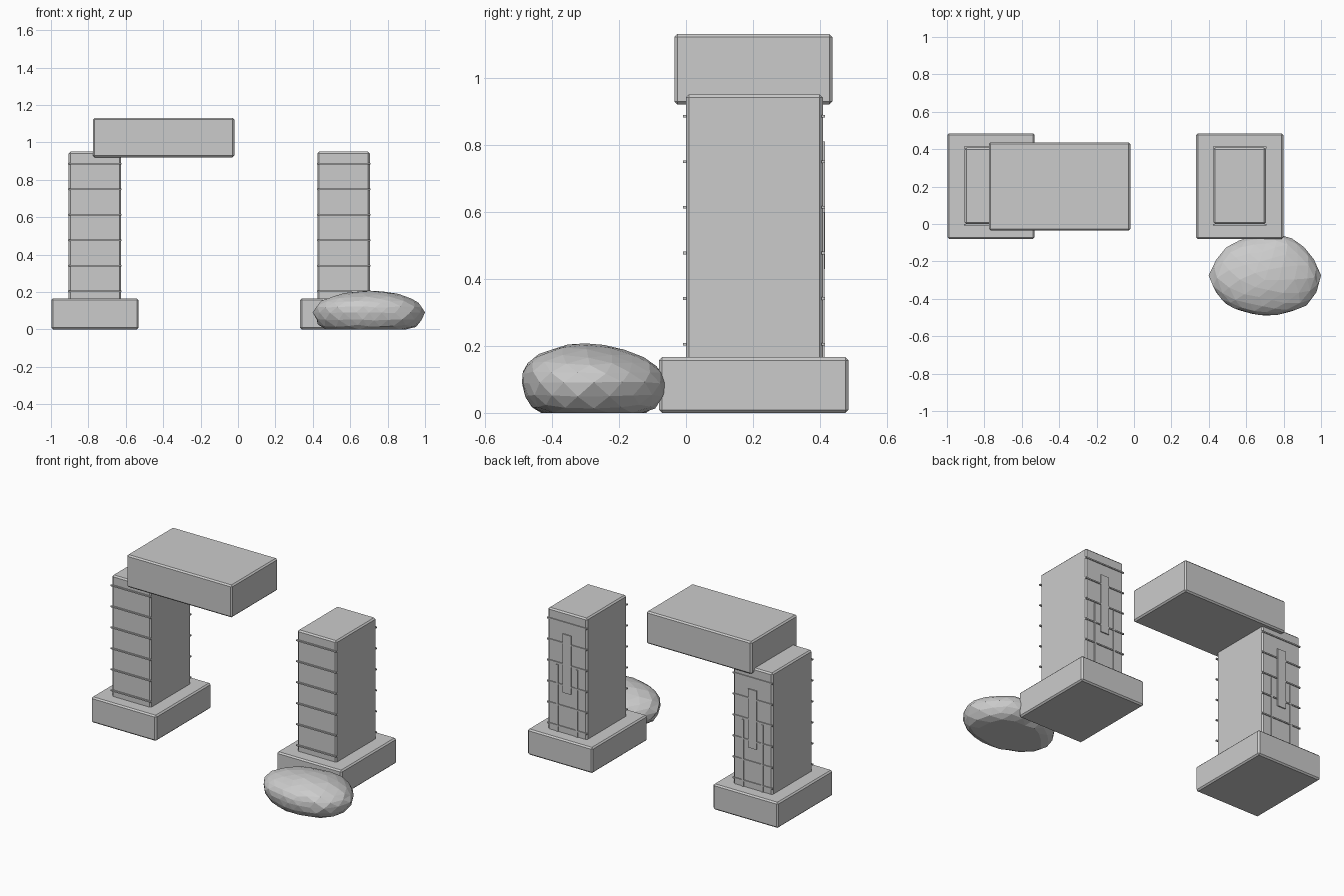
import bpy, bmesh, math, random
from mathutils import Vector

if "Cube" in bpy.data.objects:
    bpy.data.objects.remove(bpy.data.objects["Cube"])

random.seed(4)


def block(name, x, y, z, bevel=0.0):
    """Box from (min, max) ranges, with optional chamfered edges."""
    bm = bmesh.new()
    bmesh.ops.create_cube(bm, size=1)
    for v in bm.verts:
        for i, (lo, hi) in enumerate((x, y, z)):
            v.co[i] = hi if v.co[i] > 0 else lo
    if bevel:
        bmesh.ops.bevel(bm, geom=bm.edges[:], offset=bevel, segments=1,
                        affect='EDGES', profile=0.5)
    return finish(name, bm)


def finish(name, bm):
    mesh = bpy.data.meshes.new(name)
    bm.to_mesh(mesh)
    bm.free()
    ob = bpy.data.objects.new(name, mesh)
    bpy.context.collection.objects.link(ob)
    return ob


FRONT, BACK = 0.0, 0.405

for side, cx in (("left", -0.765), ("right", 0.565)):
    # plinth and pillar
    block(f"{side}_base", (cx - 0.233, cx + 0.233), (-0.08, 0.485), (0, 0.166), 0.009)
    block(f"{side}_pillar", (cx - 0.14, cx + 0.14), (FRONT, BACK + 0.003), (0.15, 0.95), 0.009)

    # thin course lines across the front and back faces
    for i in range(6):
        z = 0.205 + i * 0.136
        for face, y in (("front", FRONT - 0.004), ("back", BACK + 0.004)):
            block(f"{side}_{face}_course_{i + 1}", (cx - 0.143, cx + 0.143),
                  (y - 0.005, y + 0.005), (z - 0.004, z + 0.004))

    # relief on the back: one central strip and two thin uprights
    block(f"{side}_back_strip", (cx - 0.03, cx + 0.03), (BACK - 0.004, BACK + 0.01), (0.43, 0.81))
    for s in (-1, 1):
        x = cx + s * 0.07
        block(f"{side}_back_upright_{'a' if s < 0 else 'b'}", (x - 0.007, x + 0.007),
              (BACK - 0.004, BACK + 0.008), (0.16, 0.6))

# displaced lintel resting on the left pillar
block("lintel", (-0.775, -0.02), (-0.035, 0.437), (0.92, 1.13), 0.009)

# boulder: icosphere shaped by a plan outline, flattened underneath
outline = [0.298, 0.262, 0.243, 0.208, 0.228, 0.26,
           0.302, 0.266, 0.22, 0.213, 0.229, 0.283]
bm = bmesh.new()
bmesh.ops.create_icosphere(bm, subdivisions=3, radius=1)
for v in bm.verts:
    u = v.co.normalized()
    a = (math.atan2(u.y, u.x) % math.tau) / math.tau * 12
    k, t = int(a) % 12, a % 1
    r = (outline[k] * (1 - t) + outline[(k + 1) % 12] * t) * (1 + random.uniform(-0.012, 0.012))
    z = 0.09 + (0.116 if u.z > 0 else 0.145) * u.z + random.uniform(-0.002, 0.002)
    v.co = Vector((0.70 + r * u.x, -0.275 + r * u.y - 0.025 * max(u.z, 0), max(z, 0)))
finish("boulder", bm)
